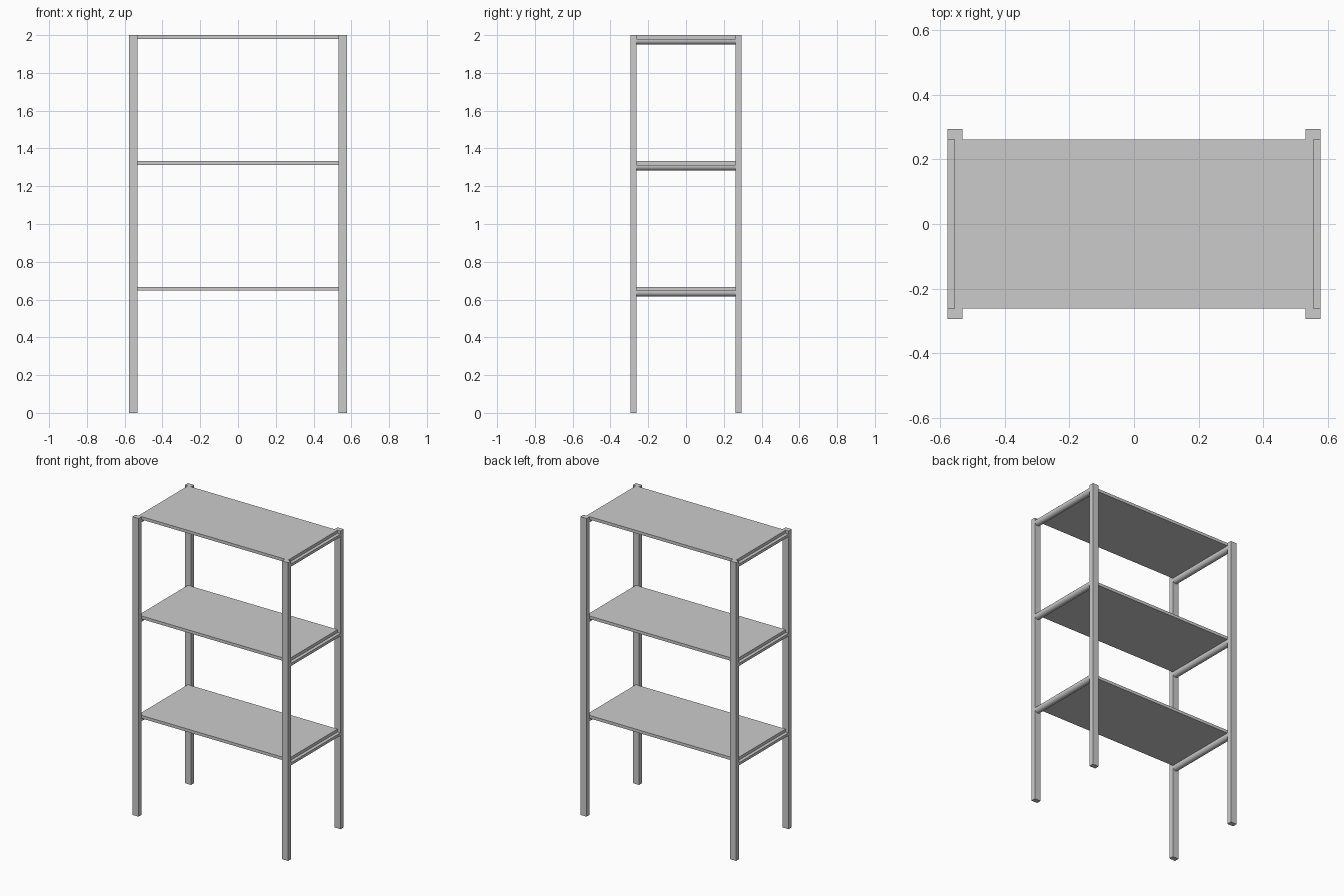
import bpy, bmesh, math
from mathutils import Vector

if "Cube" in bpy.data.objects:
    bpy.data.objects.remove(bpy.data.objects["Cube"])

POST_X, POST_Y = 0.555, 0.2785      # post centres
POST_W, POST_D = 0.046, 0.033       # post section
DEPTH = 0.262                       # half depth of shelves and rails
THICK = 0.02
TOPS = [2.0 * i / 3 for i in (1, 2, 3)]


def finish(name, bm):
    bmesh.ops.recalc_face_normals(bm, faces=bm.faces)
    mesh = bpy.data.meshes.new(name)
    bm.to_mesh(mesh)
    bm.free()
    obj = bpy.data.objects.new(name, mesh)
    bpy.context.collection.objects.link(obj)
    return obj


def box(name, center, size):
    bm = bmesh.new()
    bmesh.ops.create_cube(bm, size=1)
    bmesh.ops.scale(bm, vec=Vector(size), verts=bm.verts)
    bmesh.ops.translate(bm, vec=Vector(center), verts=bm.verts)
    return finish(name, bm)


def rail(name, x, top):
    # flat-topped bar with a half-round underside, extruded along y
    r, n = POST_W / 2, 20
    arc_z = top - 0.007
    profile = [(x - r, top), (x + r, top)]
    profile += [(x + r * math.cos(math.pi * i / n), arc_z - r * math.sin(math.pi * i / n))
                for i in range(n + 1)]
    bm = bmesh.new()
    face = bm.faces.new([bm.verts.new((px, -DEPTH, pz)) for px, pz in profile])
    ext = bmesh.ops.extrude_face_region(bm, geom=[face], use_keep_orig=True)
    verts = [g for g in ext["geom"] if isinstance(g, bmesh.types.BMVert)]
    bmesh.ops.translate(bm, vec=(0, 2 * DEPTH, 0), verts=verts)
    obj = finish(name, bm)
    bpy.ops.object.select_all(action='DESELECT')
    obj.select_set(True)
    bpy.context.view_layer.objects.active = obj
    bpy.ops.object.shade_smooth_by_angle(angle=math.radians(30))


# corner posts
for sx, side in ((-1, "left"), (1, "right")):
    for sy, end in ((-1, "front"), (1, "back")):
        box(f"{end}_{side}_post", (sx * POST_X, sy * POST_Y, 1.0), (POST_W, POST_D, 2.0))

# shelves, each resting on two side rails
for i, top in enumerate(TOPS, 1):
    box(f"shelf_{i}", (0, 0, top - THICK / 2), (2 * 0.556, 2 * DEPTH, THICK))
    for sx, side in ((-1, "left"), (1, "right")):
        rail(f"{side}_rail_{i}", sx * POST_X, top - THICK)
